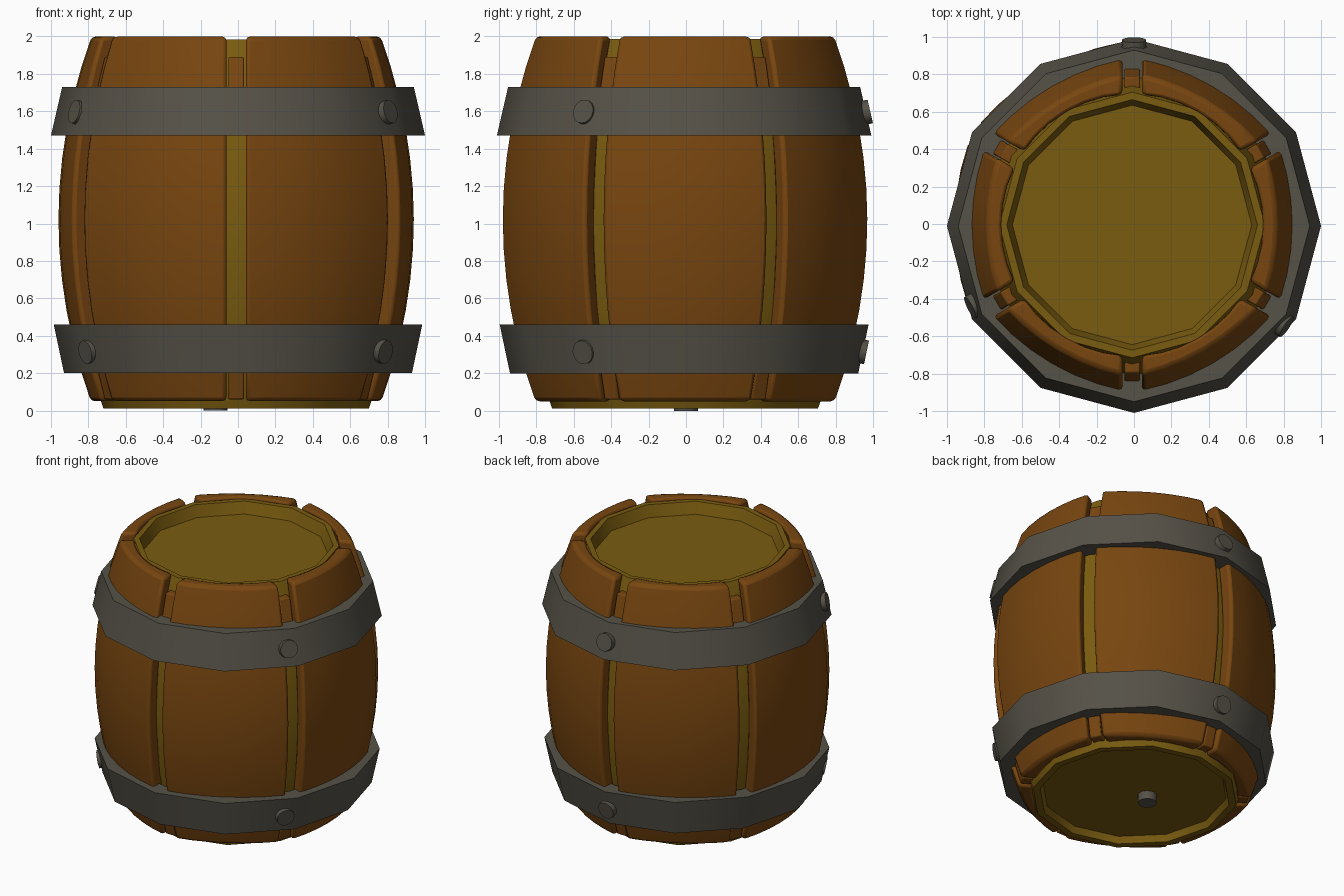
import bpy, bmesh
from math import sin, cos, asin, radians, pi
from mathutils import Vector, Matrix

cube = bpy.data.objects.get("Cube")
if cube:
    bpy.data.objects.remove(cube)


def material(name, color):
    m = bpy.data.materials.new(name)
    m.use_nodes = True
    m.diffuse_color = (*color, 1)
    node = next(n for n in m.node_tree.nodes if n.type == 'BSDF_PRINCIPLED')
    node.inputs["Base Color"].default_value = (*color, 1)
    node.inputs["Roughness"].default_value = 0.8
    return m


BROWN = material("brown wood", (0.188, 0.061, 0.005))
YELLOW = material("yellow wood", (0.195, 0.107, 0.005))
IRON = material("grey iron", (0.093, 0.084, 0.065))
BODY = Vector((-0.01, -0.005, 0))


def finish(name, bm, mat, loc=(0, 0, 0), bevel=0.0, angle=35):
    bmesh.ops.recalc_face_normals(bm, faces=bm.faces)
    mesh = bpy.data.meshes.new(name)
    bm.to_mesh(mesh)
    bm.free()
    mesh.materials.append(mat)
    ob = bpy.data.objects.new(name, mesh)
    ob.location = loc
    bpy.context.collection.objects.link(ob)
    if bevel:
        mod = ob.modifiers.new("soft edges", 'BEVEL')
        mod.width, mod.segments = bevel, 2
        mod.limit_method, mod.angle_limit = 'ANGLE', radians(40)
    bpy.ops.object.select_all(action='DESELECT')
    bpy.context.view_layer.objects.active = ob
    ob.select_set(True)
    bpy.ops.object.shade_smooth_by_angle(angle=radians(angle))
    return ob


def polar(r, a, z):
    return Vector((r * cos(a), r * sin(a), z))


def loft(bm, rings, closed=False):
    """Bridge equal rings of points; cap the ends or join them up."""
    loops = [[bm.verts.new(p) for p in ring] for ring in rings]
    n = len(loops[0])
    pairs = list(zip(loops, loops[1:]))
    if closed:
        pairs.append((loops[-1], loops[0]))
    else:
        bm.faces.new(loops[0])
        bm.faces.new(loops[-1])
    for a, b in pairs:
        for i in range(n):
            j = (i + 1) % n
            bm.faces.new((a[i], a[j], b[j], b[i]))


def lathe(name, profile, mat, closed, loc):
    bm = bmesh.new()
    rings = [[polar(r, i * pi / 6, z) for i in range(12)] for r, z in profile]
    loft(bm, rings, closed)
    return finish(name, bm, mat, loc)


# Twelve-sided inner body with a sunken lid at each end
lathe("inner_body", [
    (0.64, 0.06), (0.66, 0.012), (0.71, 0.012), (0.79, 0.25), (0.86, 0.55),
    (0.90, 1.0), (0.86, 1.45), (0.79, 1.76), (0.71, 1.985), (0.67, 1.985),
    (0.64, 1.9)], YELLOW, False, BODY)


# Six curved staves separated by parallel-sided gaps
def bulge(z):
    return 0.98 - 0.175 * ((z - 1.02) / 0.975) ** 2


def stave(name, middle):
    rings = []
    steps = 12
    for k in range(steps + 1):
        z = 0.05 + 1.95 * k / steps
        r = bulge(z)
        half = pi / 6 - asin(0.052 / r)
        inner = r - 0.11
        inner_half = pi / 6 - asin(0.052 / inner)
        ring = []
        for i in range(-3, 4):
            t = i / 3
            ring.append(polar(r - 0.03 * (1 - t * t), middle + half * t, z))
        for i in range(3, -4, -1):
            ring.append(polar(inner, middle + inner_half * i / 3, z))
        rings.append(ring)
    bm = bmesh.new()
    loft(bm, rings)
    finish(name, bm, BROWN, BODY, bevel=0.022, angle=40)


# Small wooden keys filling the gaps near both ends
def gap_key(name, a, z_end, z_mid):
    side = Vector((-sin(a), cos(a), 0)) * 0.042
    rings = []
    for z, outer in ((z_end, 0.79), (z_mid, 0.87)):
        rings.append([polar(0.68, a, z) - side, polar(outer, a, z) - side,
                      polar(outer, a, z) + side, polar(0.68, a, z) + side])
    bm = bmesh.new()
    loft(bm, rings)
    finish(name, bm, BROWN, BODY, bevel=0.008)


for k in range(6):
    stave(f"stave_{k + 1}", k * pi / 3)
    gap = pi / 6 + k * pi / 3
    gap_key(f"upper_key_{k + 1}", gap, 1.89, 1.6)
    gap_key(f"lower_key_{k + 1}", gap, 0.06, 0.35)

# Iron hoops, flared toward the middle of the barrel
lathe("upper_hoop", [(1.0, 1.47), (0.94, 1.73), (0.80, 1.73), (0.86, 1.47)],
      IRON, True, (0, -0.01, 0))
lathe("lower_hoop", [(0.93, 0.2), (0.985, 0.46), (0.86, 0.46), (0.80, 0.2)],
      IRON, True, (0, -0.01, 0))


# Round rivets
def rivet(name, center, normal, depth=0.08):
    bm = bmesh.new()
    spin = Vector(normal).to_track_quat('Z', 'Y').to_matrix().to_4x4()
    bmesh.ops.create_cone(bm, cap_ends=True, segments=16, radius1=0.068,
                          radius2=0.064, depth=depth,
                          matrix=Matrix.Translation(center) @ spin)
    finish(name, bm, IRON)


for hoop, z, r, tilt, angles in (("upper", 1.59, 0.945, 0.23, (90, 207, 326)),
                                 ("lower", 0.32, 0.925, -0.21, (90, 212, 325))):
    for n, deg in enumerate(angles):
        a = radians(deg)
        rivet(f"{hoop}_rivet_{n + 1}", polar(r, a, z), polar(1, a, tilt))
rivet("bottom_rivet", Vector((-0.12, 0, 0.04)), (0, 0, -1))
